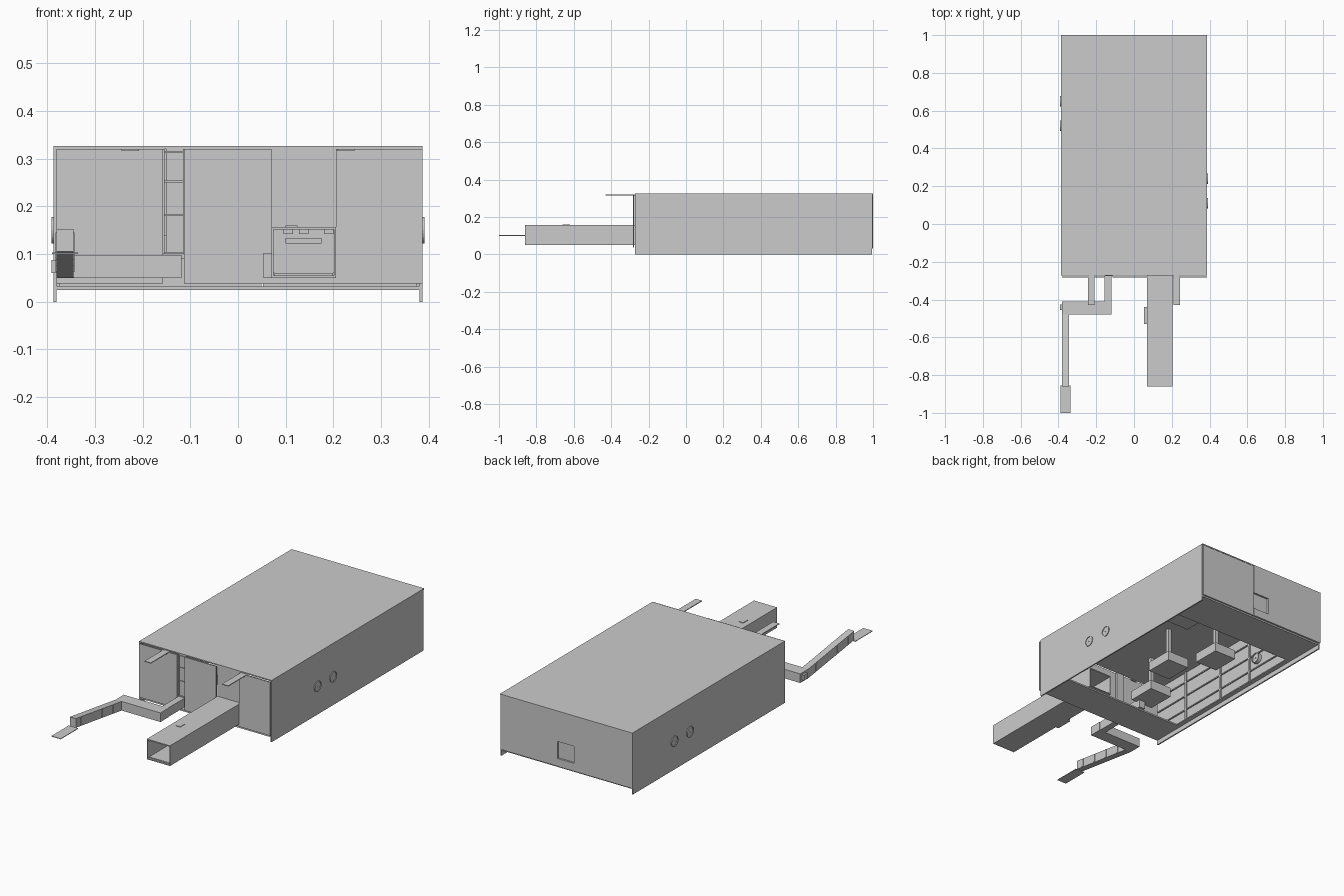
import bpy, bmesh, math
from mathutils import Vector

if "Cube" in bpy.data.objects:
    bpy.data.objects.remove(bpy.data.objects["Cube"])


def mesh_object(name, bm):
    bmesh.ops.recalc_face_normals(bm, faces=bm.faces)
    me = bpy.data.meshes.new(name)
    bm.to_mesh(me)
    bm.free()
    ob = bpy.data.objects.new(name, me)
    bpy.context.collection.objects.link(ob)
    return ob


def box(name, x0, x1, y0, y1, z0, z1, rise=0.0):
    """Box between limits; rise lifts the y0 end to make a ramp."""
    bm = bmesh.new()
    bmesh.ops.create_cube(bm, size=1)
    for v in bm.verts:
        front = v.co.y < 0
        v.co = Vector((x1 if v.co.x > 0 else x0, y0 if front else y1,
                       (z1 if v.co.z > 0 else z0) + (rise if front else 0)))
    return mesh_object(name, bm)


def ring(name, x0, x1, y, z, r_out, r_in, n=24):
    """Hollow tube along x."""
    bm = bmesh.new()
    loops = []
    for x, r in ((x0, r_out), (x1, r_out), (x1, r_in), (x0, r_in)):
        loops.append([bm.verts.new((x, y + r * math.cos(2 * math.pi * i / n),
                                    z + r * math.sin(2 * math.pi * i / n))) for i in range(n)])
    for k in range(4):
        a, b = loops[k], loops[(k + 1) % 4]
        for i in range(n):
            j = (i + 1) % n
            bm.faces.new((a[i], a[j], b[j], b[i]))
    return mesh_object(name, bm)


# Cabinet shell: roof, side walls and inner ledges
box("roof", -.387, .387, -.272, 1.0, .320, .326)
for s, side in ((-1, "left"), (1, "right")):
    x = sorted((s * .380, s * .387))
    box(side + "_wall", *x, -.272, .995, 0, .321)
    x = sorted((s * .355, s * .380))
    box(side + "_ledge", *x, -.26, .985, .025, .031)
    x = sorted((s * .374, s * .380))
    for z in (.10, .18, .26):
        box(side + "_inner_rail", *x, -.26, .985, z, z + .006)
    for y in (-.05, .22, .45, .75):
        box(side + "_inner_post", *x, y, y + .012, .03, .32)

# Floor plates at both ends, open in the middle
box("front_floor_plate", -.380, .380, -.272, -.09, .025, .033)
box("back_floor_plate", -.380, .380, .77, .99, .025, .033)

# Front panels with a narrow doorway and duct opening
for x0, x1, z0 in ((-.38, -.157, .038), (-.113, .07, .038), (.07, .205, .157), (.205, .387, .038)):
    y = -.270 if z0 > .1 else -.284
    box("front_panel", x0, x1, y, y + .007, z0, .320)
box("doorway_shutter", -.151, -.115, -.272, -.266, .102, .322)
for x in (-.157, -.115):
    box("doorway_frame", x, x + .003, -.280, -.268, .10, .32)
for z in (.10, .18, .25, .312):
    box("doorway_crossbar", -.155, -.115, -.276, -.268, z, z + .004)
box("opening_sill", .07, .205, -.284, -.277, .038, .05)

# Back panels around a small window
box("back_panel_right", .052, .38, .99, .998, .033, .320)
box("back_panel_left", -.387, -.045, .99, 1.0, .033, .320)
box("back_panel_above_window", -.045, .049, .99, 1.0, .165, .320)
box("back_panel_below_window", -.045, .049, .99, 1.0, .033, .075)
box("window_backing", -.05, .055, .975, .985, .07, .17)

# Round side vents
for s, ys in ((-1, (.65, .52)), (1, (.24, .11))):
    for y in ys:
        x = sorted((s * .36, s * .391))
        ring("side_vent_rim", *x, y, .15, .028, .024)
        x = sorted((s * .365, s * .388))
        ring("side_vent_disc", *x, y, .15, .0235, .004)

# Canopy tabs at the top front
for s in (-1, 1):
    x = sorted((s * .208, s * .244))
    box("canopy_tab", *x, -.43, -.27, .316, .320)

# Square tunnel with open front
box("tunnel_floor", .07, .205, -.86, -.10, .050, .055)
box("tunnel_roof", .07, .205, -.86, -.10, .151, .157)
box("tunnel_left_wall", .07, .074, -.86, -.10, .050, .156)
box("tunnel_right_wall", .201, .205, -.86, -.10, .050, .156)
box("tunnel_belt", .076, .199, -.85, -.11, .055, .060)
box("tunnel_inner_panel", .074, .201, -.60, -.594, .06, .151)
box("tunnel_inner_bar", .10, .175, -.606, -.60, .122, .134)
for x in (.095, .128, .18):
    box("tunnel_sensor", x, x + .02, -.82, -.80, .142, .151)
box("tunnel_control_box", .053, .07, -.53, -.44, .050, .102)
box("tunnel_top_switch", .10, .125, -.66, -.62, .156, .160)

# Conveyor arm: outlet, crosspiece, rising ramp and end tray
box("conveyor_outlet", -.155, -.120, -.42, -.10, .05, .098)
box("conveyor_crosspiece", -.380, -.118, -.478, -.41, .05, .098)
box("conveyor_ramp", -.380, -.345, -.86, -.478, .05, .098, rise=.055)
box("conveyor_motor", -.391, -.380, -.455, -.425, .06, .088)
box("end_tray", -.390, -.335, -1.0, -.855, .100, .103)
for i in range(4):
    y = -.55 - i * .09
    for x in (-.382, -.345):
        z = .055 * (-.478 - y) / .382
        box("ramp_rib", x, x + .002, y, y + .012, .052 + z, .096 + z)

# Machines hung inside, seen from below
for x, y in ((-.155, -.05), (-.035, .23), (-.16, .45)):
    box("hanging_machine", x - .065, x + .065, y - .075, y + .075, .09, .14)
    box("machine_hanger", x - .01, x + .01, y - .01, y + .01, .14, .32)
box("ceiling_hatch", -.1, .2, .3, .65, .314, .320)
